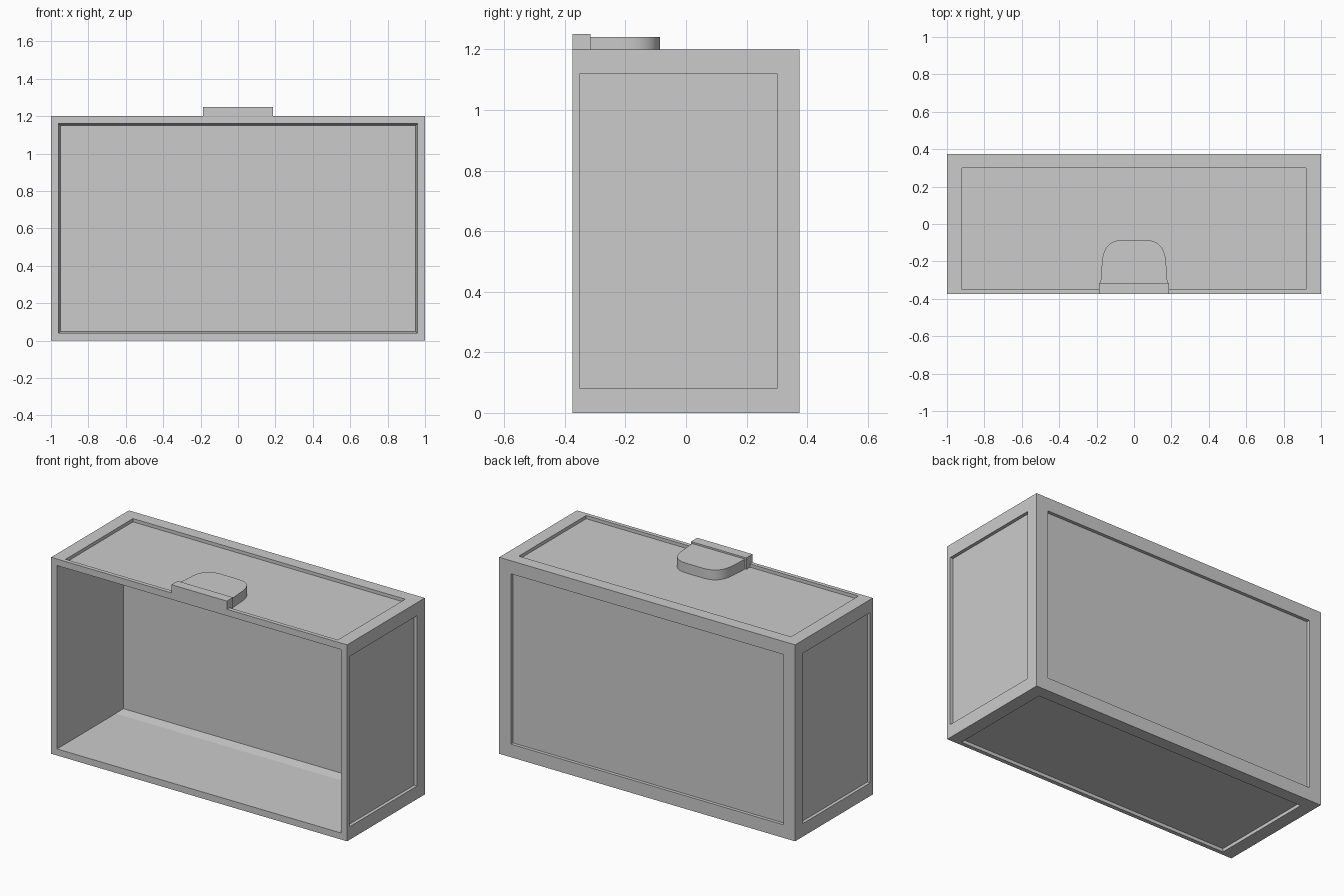
import bpy, bmesh
from mathutils import Vector

if "Cube" in bpy.data.objects:
    bpy.data.objects.remove(bpy.data.objects["Cube"])

W, D, H = 1.0, 0.375, 1.2      # half width, half depth, height
RECESS = 0.02


def rect(axis, level, a, b):
    """Rectangle across an axis; a and b are ranges on the other two axes."""
    pts = []
    for u, v in ((a[0], b[0]), (a[1], b[0]), (a[1], b[1]), (a[0], b[1])):
        p = [u, v]
        p.insert(axis, level)
        pts.append(Vector(p))
    return pts


def loft(bm, rings):
    """Join successive rectangles and cap the last one."""
    rows = [[bm.verts.new(p) for p in r] for r in rings]
    for r, s in zip(rows, rows[1:]):
        for i in range(4):
            j = (i + 1) % 4
            bm.faces.new((r[i], r[j], s[j], s[i]))
    bm.faces.new(rows[-1])


def finish(bm, name):
    bmesh.ops.remove_doubles(bm, verts=bm.verts, dist=1e-5)
    bmesh.ops.recalc_face_normals(bm, faces=bm.faces)
    mesh = bpy.data.meshes.new(name)
    bm.to_mesh(mesh)
    bm.free()
    obj = bpy.data.objects.new(name, mesh)
    bpy.context.collection.objects.link(obj)
    return obj


def prism(name, points, offset):
    bm = bmesh.new()
    face = bm.faces.new([bm.verts.new(p) for p in points])
    top = bmesh.ops.extrude_face_region(bm, geom=[face])["geom"]
    verts = [g for g in top if isinstance(g, bmesh.types.BMVert)]
    bmesh.ops.translate(bm, verts=verts, vec=offset)
    return finish(bm, name)


# Open-fronted cabinet with recessed panels on five sides
bm = bmesh.new()
x_out, y_out, z_out = (-W, W), (-D, D), (0, H)
x_in, y_in, z_in = (-0.92, 0.92), (-0.35, 0.30), (0.08, 1.12)
sides = [
    (0, -W, 1, y_out, z_out, y_in, z_in),
    (0, W, -1, y_out, z_out, y_in, z_in),
    (1, D, -1, x_out, z_out, x_in, z_in),
    (2, 0, 1, x_out, y_out, x_in, y_in),
    (2, H, -1, x_out, y_out, x_in, y_in),
]
for axis, level, sign, a, b, c, d in sides:
    loft(bm, [rect(axis, level, a, b), rect(axis, level, c, d),
              rect(axis, level + sign * RECESS, c, d)])
# Interior with a slightly tapered band before the back wall
loft(bm, [rect(1, -D, x_out, z_out),
          rect(1, -D, (-0.96, 0.96), (0.04, 1.16)),
          rect(1, 0.19, (-0.96, 0.96), (0.04, 1.16)),
          rect(1, 0.25, (-0.95, 0.95), (0.05, 1.15))])
finish(bm, "cabinet")

# Front block of the latch, stepped to sit over the top rim
profile = [(-D, H), (-0.35, H), (-0.35, 1.18), (-0.315, 1.18),
           (-0.315, 1.25), (-D, 1.25)]
prism("latch_front", [(-0.187, y, z) for y, z in profile], (0.374, 0, 0))

# Rounded body of the latch behind the block
p0, p1, p2 = Vector((0.172, -0.22)), Vector((0.17, -0.087)), Vector((0.06, -0.085))
half = [Vector((0.179, -0.315))]
for i in range(13):
    t = i / 12
    half.append(p0 * (1 - t) ** 2 + p1 * 2 * t * (1 - t) + p2 * t * t)
outline = [(p.x, p.y, 1.18) for p in half] + [(-p.x, p.y, 1.18) for p in reversed(half)]
body = prism("latch_body", outline, (0, 0, 0.06))
bpy.context.view_layer.objects.active = body
body.select_set(True)
bpy.ops.object.shade_smooth_by_angle()
